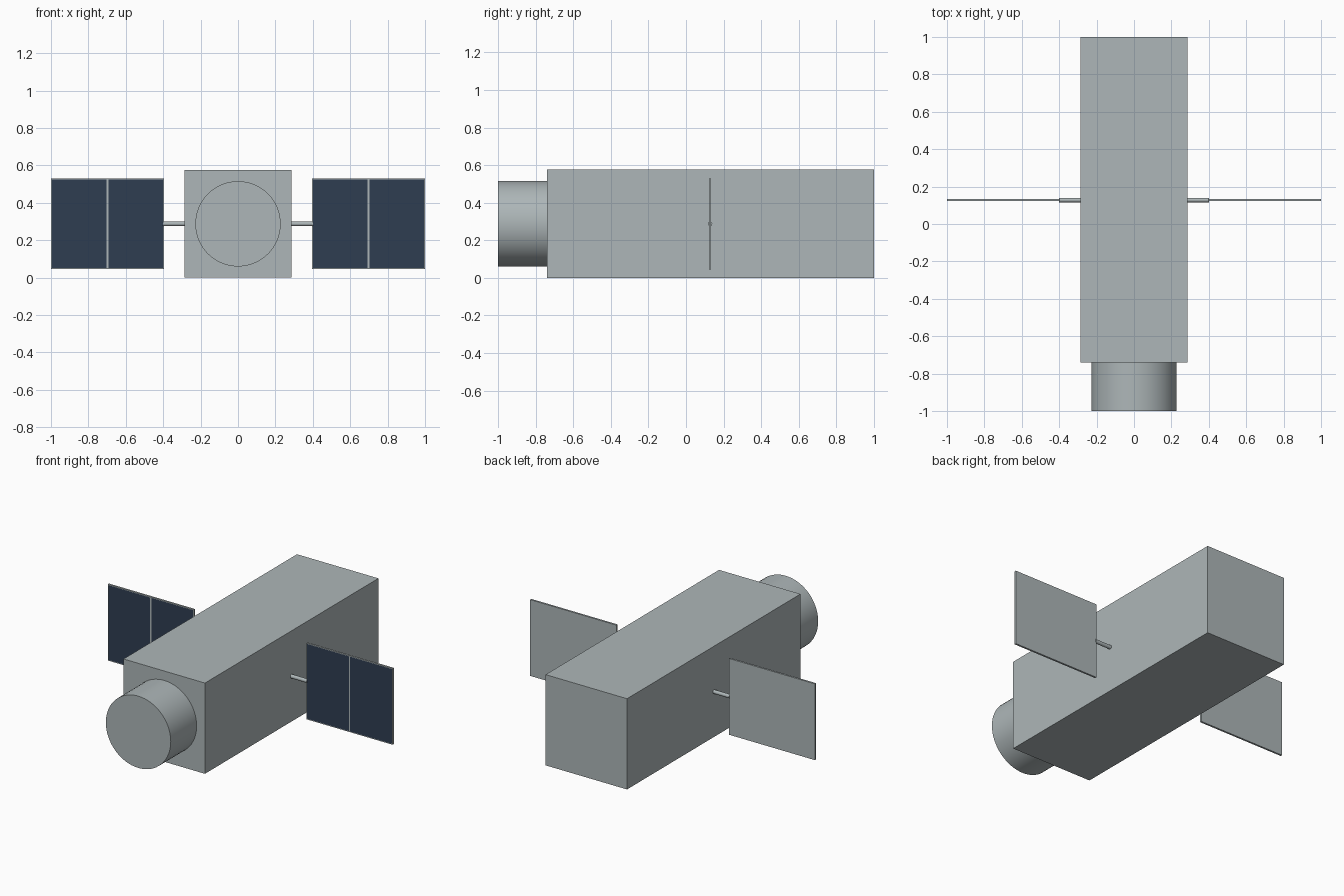
import bpy, bmesh
from math import pi
from mathutils import Matrix, Vector

cube = bpy.data.objects.get("Cube")
if cube:
    bpy.data.objects.remove(cube, do_unlink=True)


def make_material(name, rgb):
    mat = bpy.data.materials.new(name)
    mat.use_nodes = True
    colour = (*rgb, 1)
    mat.diffuse_color = colour
    mat.node_tree.nodes["Principled BSDF"].inputs["Base Color"].default_value = colour
    return mat


metal = make_material("grey metal", (0.42, 0.47, 0.48))
cells = make_material("dark blue cells", (0.028, 0.047, 0.083))

MID_Z = 0.288
WING_Y = 0.128


def add_object(name, bm, *mats):
    mesh = bpy.data.meshes.new(name)
    bm.to_mesh(mesh)
    bm.free()
    obj = bpy.data.objects.new(name, mesh)
    bpy.context.collection.objects.link(obj)
    for mat in mats:
        mesh.materials.append(mat)
    return obj


def box(low, high):
    low, high = Vector(low), Vector(high)
    bm = bmesh.new()
    bmesh.ops.create_cube(bm, size=1, matrix=Matrix.Translation((low + high) / 2)
                          @ Matrix.Diagonal((*(high - low), 1)))
    return bm


def cylinder(name, radius, length, centre, axis, sides):
    bm = bmesh.new()
    turn = Matrix.Rotation(pi / 2, 4, axis)
    bmesh.ops.create_cone(bm, cap_ends=True, segments=sides, radius1=radius,
                          radius2=radius, depth=length,
                          matrix=Matrix.Translation(centre) @ turn)
    for face in bm.faces:
        face.smooth = len(face.verts) == 4
    for edge in bm.edges:
        edge.smooth = all(face.smooth for face in edge.link_faces)
    return add_object(name, bm, metal)


# Main body and the round section at its front
add_object("body", box((-0.286, -0.74, 0), (0.286, 1, 2 * MID_Z)), metal)
cylinder("front_barrel", 0.228, 0.27, (0, -0.865, MID_Z), 'X', 64)

# Solar wing on each side: arm, then a framed panel with two cell fields
for side, label in ((1, "left"), (-1, "right")):
    cylinder(label + "_arm", 0.012, 0.125, (side * 0.3375, WING_Y, MID_Z), 'Y', 24)

    inner, outer = sorted((side * 0.395, side))
    bm = box((inner, WING_Y - 0.006, 0.046), (outer, WING_Y + 0.006, 0.53))
    bmesh.ops.bisect_plane(bm, geom=bm.verts[:] + bm.edges[:] + bm.faces[:],
                           plane_co=((inner + outer) / 2, 0, 0), plane_no=(1, 0, 0))
    bm.normal_update()
    fields = [f for f in bm.faces if f.normal.y < -0.9]
    bmesh.ops.inset_individual(bm, faces=fields, thickness=0.007)
    for face in fields:
        face.material_index = 1
    add_object(label + "_solar_panel", bm, metal, cells)
